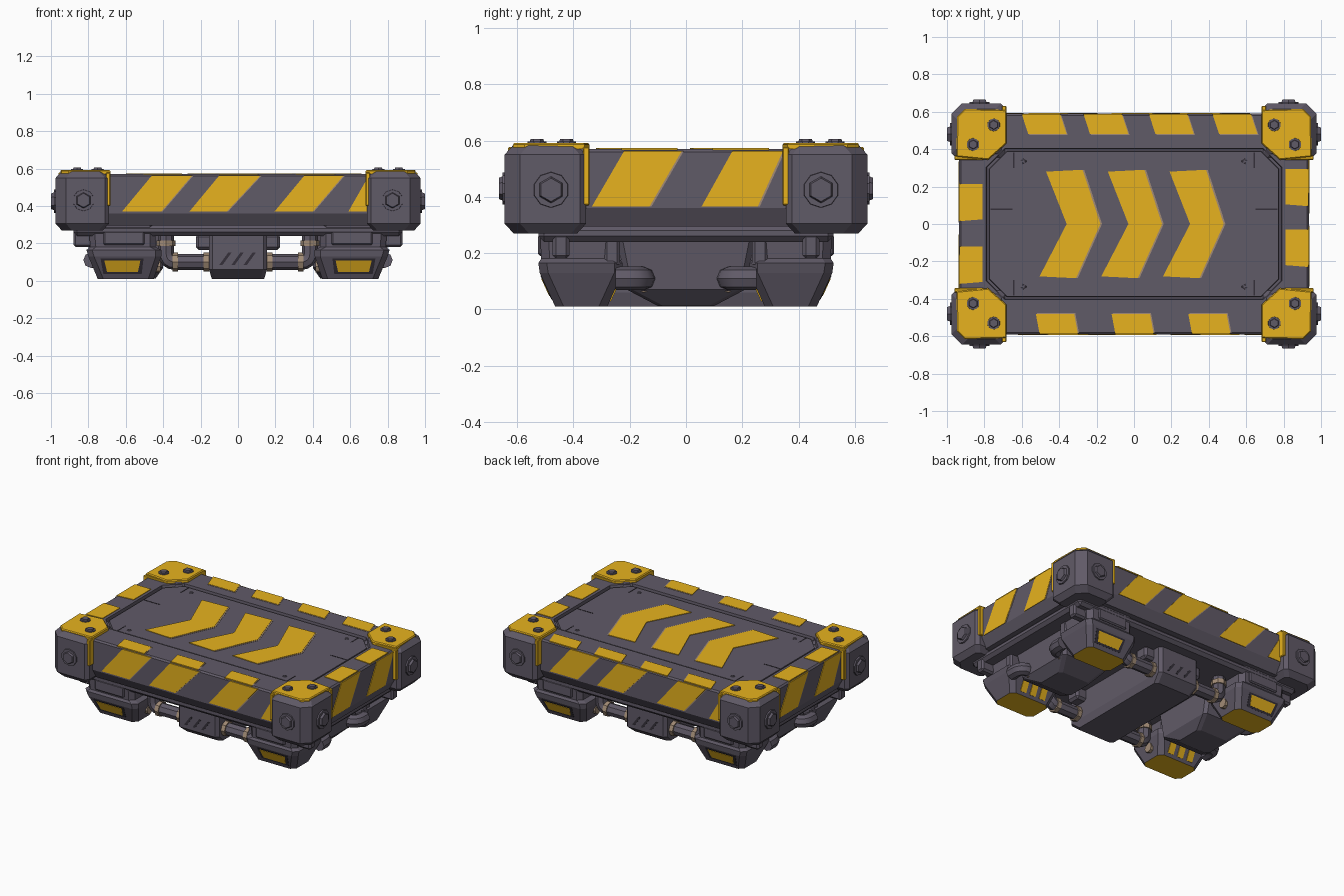
import bpy, bmesh
from math import pi
from mathutils import Vector

cube = bpy.data.objects.get("Cube")
if cube:
    bpy.data.objects.remove(cube, do_unlink=True)


def material(name, rgb):
    m = bpy.data.materials.new(name)
    m.use_nodes = True
    m.diffuse_color = (*rgb, 1)
    m.node_tree.nodes["Principled BSDF"].inputs["Base Color"].default_value = (*rgb, 1)
    return m


GREY = material("slate grey", (0.118, 0.103, 0.137))
YELLOW = material("hazard yellow", (0.80, 0.45, 0.013))
TAN = material("tan metal", (0.36, 0.26, 0.18))
DARK = material("dark slot", (0.035, 0.03, 0.042))
CORNERS = [(sx, sy) for sx in (-1, 1) for sy in (-1, 1)]


def finish(name, bm, *mats):
    bmesh.ops.recalc_face_normals(bm, faces=bm.faces)
    me = bpy.data.meshes.new(name)
    bm.to_mesh(me)
    bm.free()
    for m in mats:
        me.materials.append(m)
    ob = bpy.data.objects.new(name, me)
    bpy.context.collection.objects.link(ob)


def loft(name, loops, *mats, rule=None):
    """Skin a stack of point loops and cap both ends."""
    bm = bmesh.new()
    rings = [[bm.verts.new(p) for p in lp] for lp in loops]
    n = len(rings[0])
    for a, b in zip(rings, rings[1:]):
        for i in range(n):
            j = (i + 1) % n
            bm.faces.new((a[i], a[j], b[j], b[i]))
    bm.faces.new(rings[0])
    bm.faces.new(rings[-1])
    bmesh.ops.recalc_face_normals(bm, faces=bm.faces)
    if rule:
        for f in bm.faces:
            f.material_index = rule(f)
    finish(name, bm, *mats)


def octo(z, x0, x1, y0, y1, c, sx=1, sy=1, c_out=None):
    """Rectangle with cut corners at height z; c_out cuts the outermost corner."""
    d = c if c_out is None else c_out
    pts = [(x0 + c, y0), (x1 - c, y0), (x1, y0 + c), (x1, y1 - d),
           (x1 - d, y1), (x0 + c, y1), (x0, y1 - c), (x0, y0 + c)]
    return [(sx * x, sy * y, z) for x, y in pts]


def box(name, xs, ys, zs, mat=GREY, bevel=0.0, sx=1, sy=1):
    bm = bmesh.new()
    bmesh.ops.create_cube(bm, size=1)
    for v in bm.verts:
        v.co = (sx * xs[v.co.x > 0], sy * ys[v.co.y > 0], zs[v.co.z > 0])
    bmesh.ops.recalc_face_normals(bm, faces=bm.faces)
    bm.normal_update()
    if bevel:
        bmesh.ops.bevel(bm, geom=bm.edges[:], offset=bevel, segments=1, affect='EDGES')
    finish(name, bm, mat)


def plate(name, pts, out, mat=YELLOW, t=0.004, worn=None):
    """Thin flat polygon raised along the outward direction, with an optional worn edge."""
    pts = [Vector(p) for p in pts]
    nrm = (pts[1] - pts[0]).cross(pts[2] - pts[0]).normalized()
    if nrm.dot(Vector(out)) < 0:
        nrm = -nrm
    loft(name, [[p - nrm * 0.003 for p in pts], [p + nrm * t for p in pts]], mat)
    if worn:
        plate(name + "_worn_edge", [p + Vector(worn) for p in pts], out, TAN, 0.002)


def bolt(name, pos, axis, r, h):
    """Washer with a tapered hexagonal head, pointing along the axis."""
    bm = bmesh.new()
    rot = Vector(axis).to_track_quat('Z', 'Y').to_matrix().to_4x4()
    for n, r1, r2, z0, z1 in ((10, 1.3, 1.2, -h, h * 0.45), (6, 1, 0.8, 0, h)):
        made = bmesh.ops.create_cone(bm, cap_ends=True, segments=n, radius1=r * r1,
                                     radius2=r * r2, depth=z1 - z0)["verts"]
        for v in made:
            v.co.z += (z0 + z1) / 2
    bm.transform(rot)
    for v in bm.verts:
        v.co += Vector(pos)
    finish(name, bm, GREY)


def pipe(name, pts, r, mat=GREY, bend=0.05):
    """Round tube along a path with rounded corners."""
    pts = [Vector(p) for p in pts]
    path = [pts[0]]
    for a, b, c in zip(pts, pts[1:], pts[2:]):
        p, q = b + (a - b).normalized() * bend, b + (c - b).normalized() * bend
        path += [p * (1 - t) ** 2 + b * 2 * t * (1 - t) + q * t * t
                 for t in (0, 0.25, 0.5, 0.75, 1)]
    path.append(pts[-1])
    cu = bpy.data.curves.new(name, 'CURVE')
    cu.dimensions = '3D'
    cu.bevel_depth, cu.bevel_resolution, cu.use_fill_caps = r, 2, True
    sp = cu.splines.new('POLY')
    sp.points.add(len(path) - 1)
    for s, p in zip(sp.points, path):
        s.co = (*p, 1)
    cu.materials.append(mat)
    ob = bpy.data.objects.new(name, cu)
    bpy.context.collection.objects.link(ob)
    bpy.ops.object.select_all(action='DESELECT')
    ob.select_set(True)
    bpy.context.view_layer.objects.active = ob
    bpy.ops.object.convert(target='MESH')
    bpy.ops.object.shade_smooth_by_angle(angle=pi / 5)


# Deck: sloped skirt, rim, groove and raised inner panel in one skin
deck = [(0.295, 0.90, 0.55, 0.03), (0.36, 0.935, 0.59, 0.03), (0.56, 0.935, 0.59, 0.03),
        (0.57, 0.925, 0.58, 0.03), (0.57, 0.79, 0.405, 0.10), (0.548, 0.787, 0.402, 0.10),
        (0.548, 0.775, 0.39, 0.095), (0.562, 0.772, 0.387, 0.095)]
loft("deck", [octo(z, -x, x, -y, y, c) for z, x, y, c in deck], GREY)

# Panel chevrons, screws and seams
for i in range(3):
    o = 0.33 * i
    for s in (-1, 1):
        shift = 0.035 * (s < 0)
        plate("chevron", [(o - 0.36, 0, 0.562), (o - 0.18, 0, 0.562),
                          (o - 0.275 - shift, s * 0.29, 0.562),
                          (o - 0.47 - shift, s * 0.28, 0.562)], (0, 0, 1), worn=(0.009, 0, 0))
for sx, sy in CORNERS:
    bolt("panel_screw", (sx * 0.59, sy * 0.335, 0.562), (0, 0, 1), 0.012, 0.004)
    box("panel_seam", (0.640, 0.646), (0.30, 0.383), (0.56, 0.564), DARK, 0, sx, sy)
for s in (-1, 1):
    box("panel_cross_seam", (0.65, 0.768), (0.076, 0.082), (0.56, 0.564), DARK, 0, s)

# Hazard stripes on the skirt sides
for s in (-1, 1):
    for lo, hi, lo2, hi2 in ((-0.62, -0.41, -0.46, -0.245), (-0.26, -0.06, -0.10, 0.12),
                             (0.195, 0.40, 0.355, 0.565), (0.59, 0.71, 0.70, 0.72)):
        plate("long_side_stripe", [(-s * x, s * 0.59, z) for x, z in
              ((lo, 0.37), (hi, 0.37), (hi2, 0.563), (lo2, 0.563))], (0, s, 0),
              worn=(-s * 0.007, 0, 0))
    for lo, hi, lo2, hi2 in ((-0.335, -0.13, -0.22, -0.015), (0.055, 0.255, 0.165, 0.345)):
        plate("short_side_stripe", [(s * 0.935, s * y, z) for y, z in
              ((lo, 0.365), (hi, 0.365), (hi2, 0.563), (lo2, 0.563))], (s, 0, 0),
              worn=(0, s * 0.007, 0))

# Hazard stripes on the rim
for side, starts, lean in ((1, (-0.60, -0.27, 0.08, 0.42), 0.035),
                           (-1, (-0.505, -0.10, 0.31), -0.02)):
    for x in starts:
        plate("rim_stripe", [(x + a, side * y, 0.57) for a, y in
              ((0, 0.587), (0.205, 0.587), (0.205 + lean, 0.48), (lean, 0.48))], (0, 0, 1),
              worn=(0.006, -side * 0.004, 0))
for side, starts in ((-1, (0.015, -0.32)), (1, (0.095, -0.23))):
    for y in starts:
        plate("rim_end_stripe", [(side * x, y + b, 0.57) for x, b in
              ((0.932, 0), (0.932, 0.20), (0.81, 0.20), (0.81, 0.01))], (0, 0, 1))

# Underbody: chassis slab and central module
box("chassis", (-0.88, 0.88), (-0.525, 0.525), (0.24, 0.30), bevel=0.02)
loft("centre_module", [octo(z, -x, x, -y, y, 0.02) for z, x, y in
     ((0.01, 0.14, 0.38), (0.06, 0.155, 0.44), (0.27, 0.155, 0.44), (0.30, 0.20, 0.47))], GREY)
for s in (-1, 1):
    for x in (-0.10, -0.035, 0.03):
        plate("vent_slot", [(-s * (x + a), s * 0.44, z) for a, z in
              ((0, 0.085), (0.018, 0.085), (0.065, 0.15), (0.047, 0.15))], (0, s, 0), DARK, 0.002)
    box("module_rib", (-0.225, 0.225), (0.28, 0.38), (0.165, 0.25), bevel=0.015, sy=s)
    # Side modules between the pods
    loft("side_module", [octo(z, a, b, -y, y, 0.02, s) for z, a, b, y in
         ((0.012, 0.44, 0.68, 0.10), (0.07, 0.40, 0.74, 0.21), (0.27, 0.40, 0.76, 0.25))], GREY)

for sx, sy in CORNERS:
    # Corner guard with a wide outer chamfer and folded yellow cap
    loft("corner_guard", [octo(z, 0.69 + i, 0.975 - i, 0.355 + i, 0.645 - i, 0.022, sx, sy, 0.055)
                          for z, i in ((0.27, 0.032), (0.305, 0), (0.55, 0), (0.583, 0.03))], GREY)
    cap = [(0.945, 0.575), (0.905, 0.615), (0.682, 0.61), (0.682, 0.43), (0.78, 0.343), (0.95, 0.36)]
    loft("corner_cap", [[(sx * (0.82 + (x - 0.82) * k), sy * (0.49 + (y - 0.49) * k), z)
                         for x, y in cap] for z, k in ((0.57, 1), (0.586, 1), (0.592, 0.96))], YELLOW)
    box("cap_fold_long", (0.682, 0.706), (0.50, 0.632), (0.40, 0.578), YELLOW, 0.004, sx, sy)
    box("cap_fold_short", (0.80, 0.96), (0.343, 0.366), (0.37, 0.578), YELLOW, 0.004, sx, sy)
    for x, y in ((0.75, 0.53), (0.86, 0.425)):
        bolt("cap_bolt", (sx * x, sy * y, 0.59), (0, 0, 1), 0.028, 0.016)
    bolt("guard_bolt_long", (sx * 0.826, sy * 0.643, 0.43), (0, sy, 0), 0.047, 0.022)
    bolt("guard_bolt_short", (sx * 0.973, sy * 0.48, 0.425), (sx, 0, 0), 0.052, 0.026)

    # Thruster pod with yellow base
    sections = ((0.01, 0.45, 0.75, 0.28, 0.465), (0.13, 0.41, 0.80, 0.225, 0.52),
                (0.165, 0.41, 0.81, 0.225, 0.525), (0.18, 0.44, 0.79, 0.235, 0.515),
                (0.30, 0.44, 0.80, 0.235, 0.52))
    loft("thruster_pod", [octo(*sec, 0.03, sx, sy) for sec in sections], GREY, YELLOW,
         rule=lambda f: int(f.normal.z < -0.9))

    def on_slope(x, z, y0, y1):
        return (sx * x, sy * (y0 + (y1 - y0) * (z - 0.01) / 0.12), z)

    plate("pod_window_frame", [on_slope(*p, 0.465, 0.52) for p in
          ((0.515, 0.036), (0.72, 0.036), (0.735, 0.12), (0.505, 0.12))], (0, sy, 0), DARK, 0.002)
    plate("pod_window", [on_slope(*p, 0.465, 0.52) for p in
          ((0.535, 0.048), (0.70, 0.048), (0.715, 0.11), (0.522, 0.11))], (0, sy, 0))
    for x in (0.50, 0.575, 0.65):
        plate("pod_slat", [on_slope(*p, 0.28, 0.225) for p in
              ((x, 0.03), (x + 0.045, 0.03), (x + 0.045, 0.115), (x, 0.115))], (0, -sy, 0))
    pipe("pod_socket", [(sx * 0.415, sy * 0.36, 0.075), (sx * 0.45, sy * 0.36, 0.075)], 0.032, TAN)
    box("pod_panel", (0.50, 0.72), (0.49, 0.527), (0.19, 0.265), bevel=0.008, sx=sx, sy=sy)
    box("pod_bracket", (0.78, 0.88), (0.415, 0.475), (0.18, 0.27), bevel=0.012, sx=sx, sy=sy)
    box("side_bracket", (0.72, 0.80), (0.235, 0.29), (0.15, 0.27), bevel=0.01, sx=sx, sy=sy)

    # Pipes and collars
    y = sy * 0.36
    pipe("module_pipe", [(sx * 0.14, y, 0.10), (sx * 0.385, y, 0.10), (sx * 0.385, y, 0.25)], 0.042)
    for x in (0.17, 0.335):
        pipe("pipe_collar", [(sx * (x - 0.014), y, 0.10), (sx * (x + 0.014), y, 0.10)], 0.05, TAN)
    pipe("riser_collar", [(sx * 0.385, y, 0.185), (sx * 0.385, y, 0.215)], 0.05, TAN)
    pipe("side_pipe", [(sx * 0.785, sy * 0.25, 0.11), (sx * 0.785, sy * 0.15, 0.11),
                       (sx * 0.66, sy * 0.15, 0.11)], 0.042)
    pipe("side_collar", [(sx * 0.735, sy * 0.15, 0.11), (sx * 0.71, sy * 0.15, 0.11)], 0.05, TAN)
